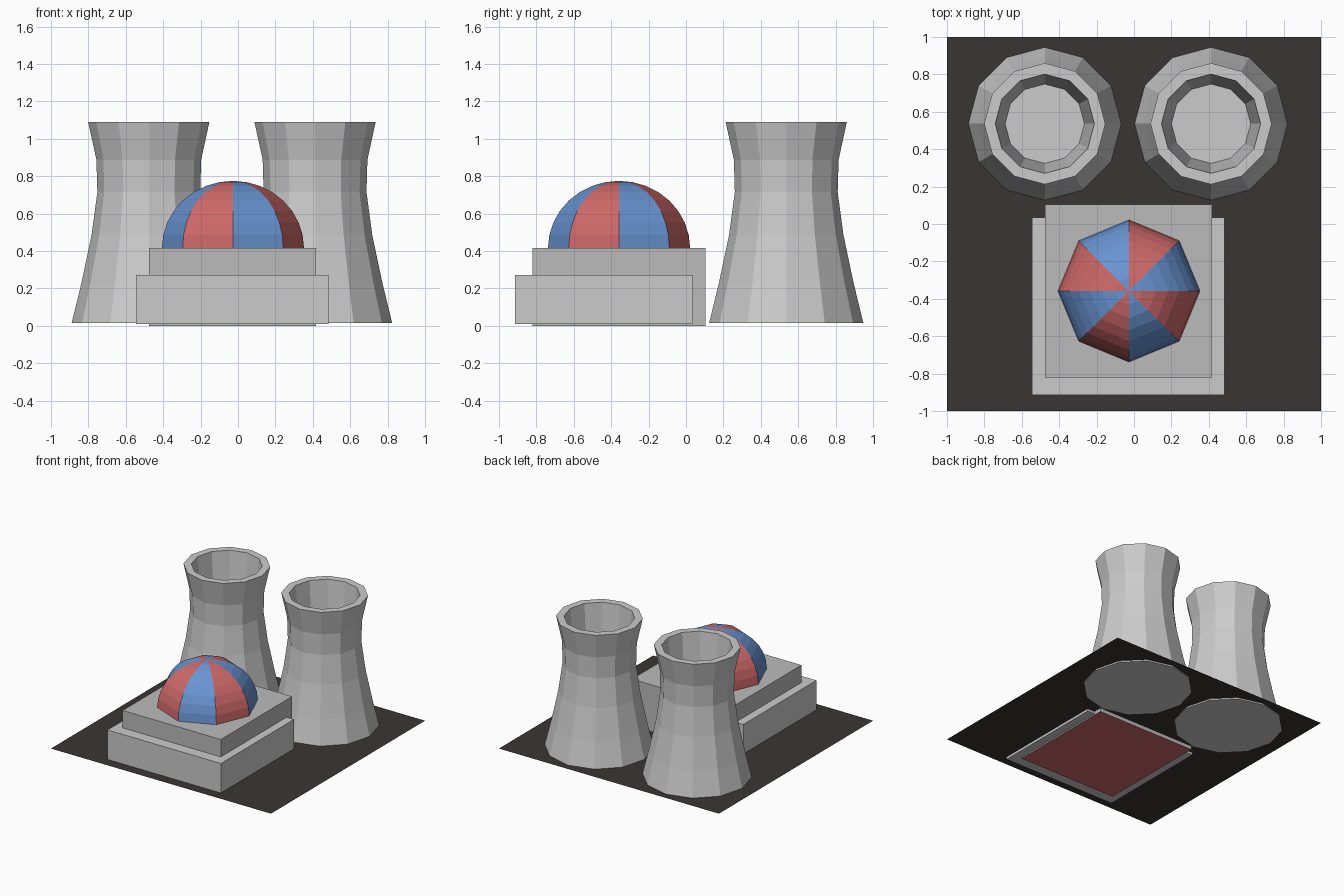
import bpy, bmesh
from math import sin, cos, pi

if "Cube" in bpy.data.objects:
    bpy.data.objects.remove(bpy.data.objects["Cube"])


def material(name, rgb):
    m = bpy.data.materials.new(name)
    m.diffuse_color = (*rgb, 1)
    m.use_nodes = True
    m.node_tree.nodes["Principled BSDF"].inputs["Base Color"].default_value = m.diffuse_color
    return m


def finish(bm, name, loc=(0, 0, 0), mats=()):
    bmesh.ops.recalc_face_normals(bm, faces=bm.faces)
    mesh = bpy.data.meshes.new(name)
    bm.to_mesh(mesh)
    bm.free()
    for m in mats:
        mesh.materials.append(m)
    ob = bpy.data.objects.new(name, mesh)
    ob.location = loc
    bpy.context.collection.objects.link(ob)
    return ob


def box(name, x0, x1, y0, y1, z0, z1, mats=()):
    bm = bmesh.new()
    bmesh.ops.create_cube(bm, size=1)
    for v in bm.verts:
        v.co.x = x1 if v.co.x > 0 else x0
        v.co.y = y1 if v.co.y > 0 else y0
        v.co.z = z1 if v.co.z > 0 else z0
    return finish(bm, name, mats=mats)


def lathe(profile, sides):
    """Bands of flat faces from (radius, z) pairs; returns bmesh and rings."""
    bm = bmesh.new()
    rings = [[bm.verts.new((r * cos(2 * pi * i / sides), r * sin(2 * pi * i / sides), z))
              for i in range(sides)] for r, z in profile]
    for a, b in zip(rings, rings[1:]):
        for i in range(sides):
            j = (i + 1) % sides
            f = bm.faces.new((a[i], a[j], b[j], b[i]))
            f.material_index = i % 2
    return bm, rings


dark = material("asphalt", (0.042, 0.036, 0.034))
red = material("red", (0.62, 0.14, 0.14))
blue = material("blue", (0.14, 0.30, 0.65))
grey = material("concrete", (0.5, 0.5, 0.5))

# Ground sheet, slightly above the undersides of the buildings
bm = bmesh.new()
bmesh.ops.create_grid(bm, x_segments=1, y_segments=1, size=1)
finish(bm, "ground", (0, 0, 0.03), [dark])

# Stepped reactor building; the underside of the inner block is red
box("lower_block", -0.545, 0.485, -0.915, 0.035, 0.01, 0.272)
upper = box("upper_block", -0.475, 0.418, -0.82, 0.105, 0.0, 0.415, [grey, red])
for p in upper.data.polygons:
    p.material_index = 1 if p.normal.z < -0.5 else 0

# Striped eight-sided dome
steps = 8
profile = [(0.38 * cos(k * pi / 2 / steps), 0.36 * sin(k * pi / 2 / steps))
           for k in range(steps)]
bm, rings = lathe(profile, 8)
tip = bm.verts.new((0, 0, 0.36))
for i in range(8):
    f = bm.faces.new((rings[-1][i], rings[-1][(i + 1) % 8], tip))
    f.material_index = i % 2
finish(bm, "dome", (-0.027, -0.358, 0.415), [blue, red])

# Twelve-sided cooling towers with a sunken mouth
tower = [(0.412, 0.016), (0.36, 0.23), (0.306, 0.485), (0.275, 0.715), (0.28, 0.888),
         (0.324, 1.09), (0.265, 1.09), (0.212, 0.55)]
for name, x in (("left_tower", -0.477), ("right_tower", 0.412)):
    bm, rings = lathe(tower, 12)
    bm.faces.new(rings[0])
    bm.faces.new(rings[-1])
    for f in bm.faces:
        f.material_index = 0
    finish(bm, name, (x, 0.536, 0))
